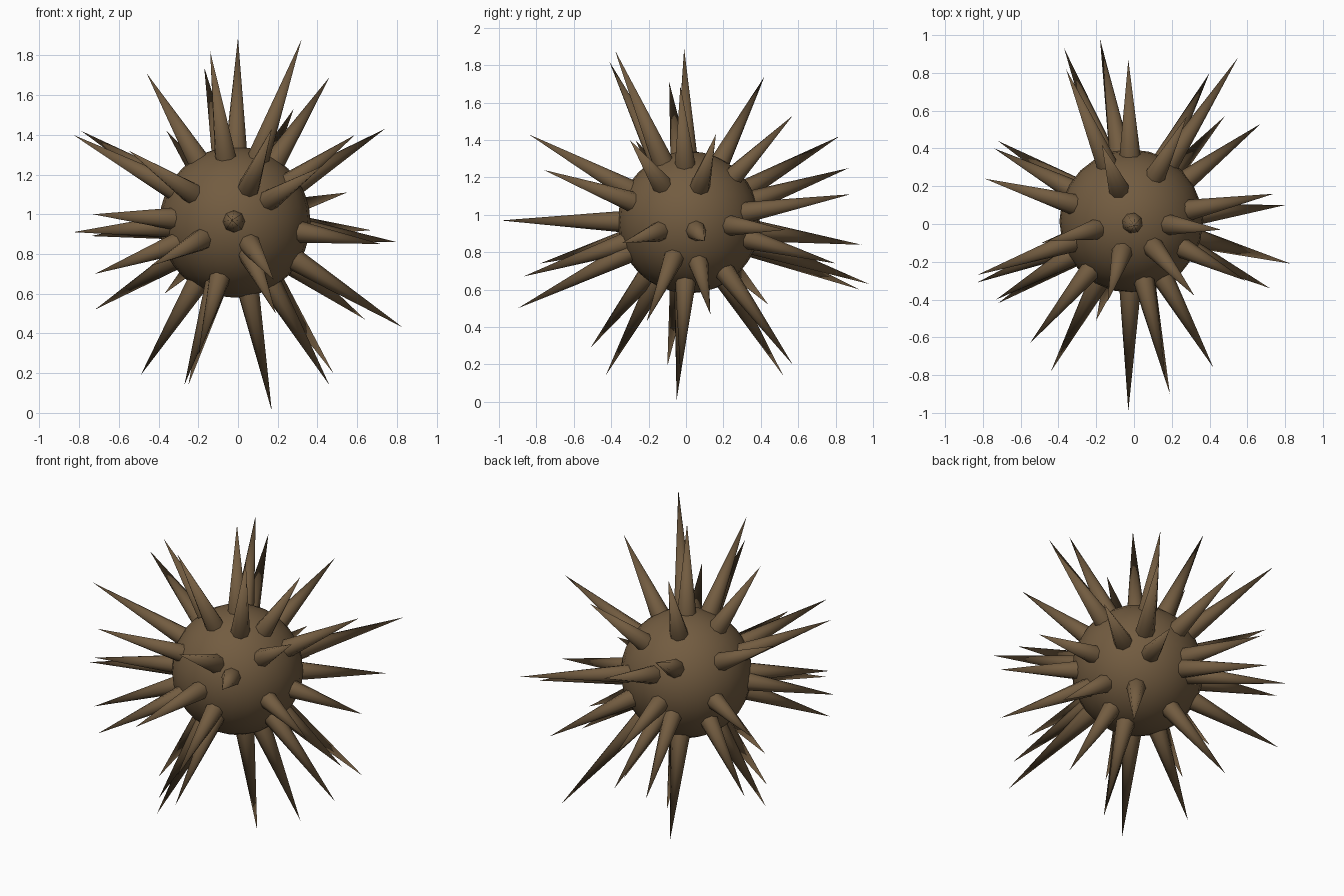
import bpy
import math
from mathutils import Vector, Matrix

CENTRE = Vector((-0.015, 0.015, 0.96))
BALL_RADIUS = 0.38
SPIKE_RADIUS = 0.06
SPIKE_SIDES = 8

# Spike tips in hundredths of a unit, grouped by the way they point
TIPS_UP = [
    (0, -1, 189), (32, -38, 188), (-14, -41, 182), (-17, 42, 174),
    (-46, -9, 171), (46, -3, 169), (28, 57, 153),
]
TIPS_FRONT = [
    (-3, -99, 97), (17, -84, 143), (42, -76, 124), (-55, -63, 132),
    (-44, -78, 74), (19, -90, 50), (18, -87, 67),
]
TIPS_BACK = [
    (-36, 82, 142), (-3, 87, 125), (55, 88, 111), (-17, 94, 84),
    (-18, 98, 63), (-37, 93, 60), (40, 80, 74),
]
TIPS_LEFT = [
    (74, 16, 143), (59, -30, 140), (80, 10, 86), (72, -34, 85),
    (83, -21, 43), (64, 13, 47), (67, 53, 92),
]
TIPS_RIGHT = [
    (-83, -27, 140), (-79, 24, 142), (-73, -40, 100), (-83, -31, 91),
    (-74, 40, 89), (-72, -42, 70), (-72, 44, 52),
]
TIPS_DOWN = [
    (17, -5, 1), (46, -3, 14), (48, 57, 20), (-25, 52, 14),
    (-49, -10, 19), (-27, -43, 14), (-20, -51, 29),
]


def make_material(name, colour):
    material = bpy.data.materials.new(name)
    material.use_nodes = True
    material.diffuse_color = colour
    shader = material.node_tree.nodes["Principled BSDF"]
    shader.inputs["Base Color"].default_value = colour
    shader.inputs["Roughness"].default_value = 0.8
    return material


def finish(obj, name, material, angle):
    obj.name = name
    obj.data.name = name
    obj.data.materials.append(material)
    bpy.ops.object.shade_smooth_by_angle(angle=math.radians(angle))


def add_spike(name, tip, material):
    """Sharp cone rooted inside the ball, pointing out to the tip."""
    direction = (tip - CENTRE).normalized()
    root = CENTRE + direction * BALL_RADIUS * 0.85
    length = (tip - root).length
    bpy.ops.mesh.primitive_cone_add(
        vertices=SPIKE_SIDES, radius1=SPIKE_RADIUS, radius2=0, depth=length)
    spike = bpy.context.object
    turn = direction.to_track_quat("Z", "Y").to_matrix().to_4x4()
    spike.matrix_world = Matrix.Translation((root + tip) / 2) @ turn
    finish(spike, name, material, 50)


default_cube = bpy.data.objects.get("Cube")
if default_cube:
    bpy.data.objects.remove(default_cube, do_unlink=True)

brown = make_material("dull_brown", (0.17, 0.107, 0.052, 1))

# Round body
bpy.ops.mesh.primitive_uv_sphere_add(
    segments=24, ring_count=16, radius=BALL_RADIUS, location=CENTRE)
finish(bpy.context.object, "ball_body", brown, 60)

# Spikes all around the body
groups = {
    "upper_spike": TIPS_UP,
    "front_spike": TIPS_FRONT,
    "back_spike": TIPS_BACK,
    "left_spike": TIPS_LEFT,
    "right_spike": TIPS_RIGHT,
    "lower_spike": TIPS_DOWN,
}
for group_name, tips in groups.items():
    for number, tip in enumerate(tips, start=1):
        add_spike(f"{group_name}_{number}", Vector(tip) / 100, brown)
